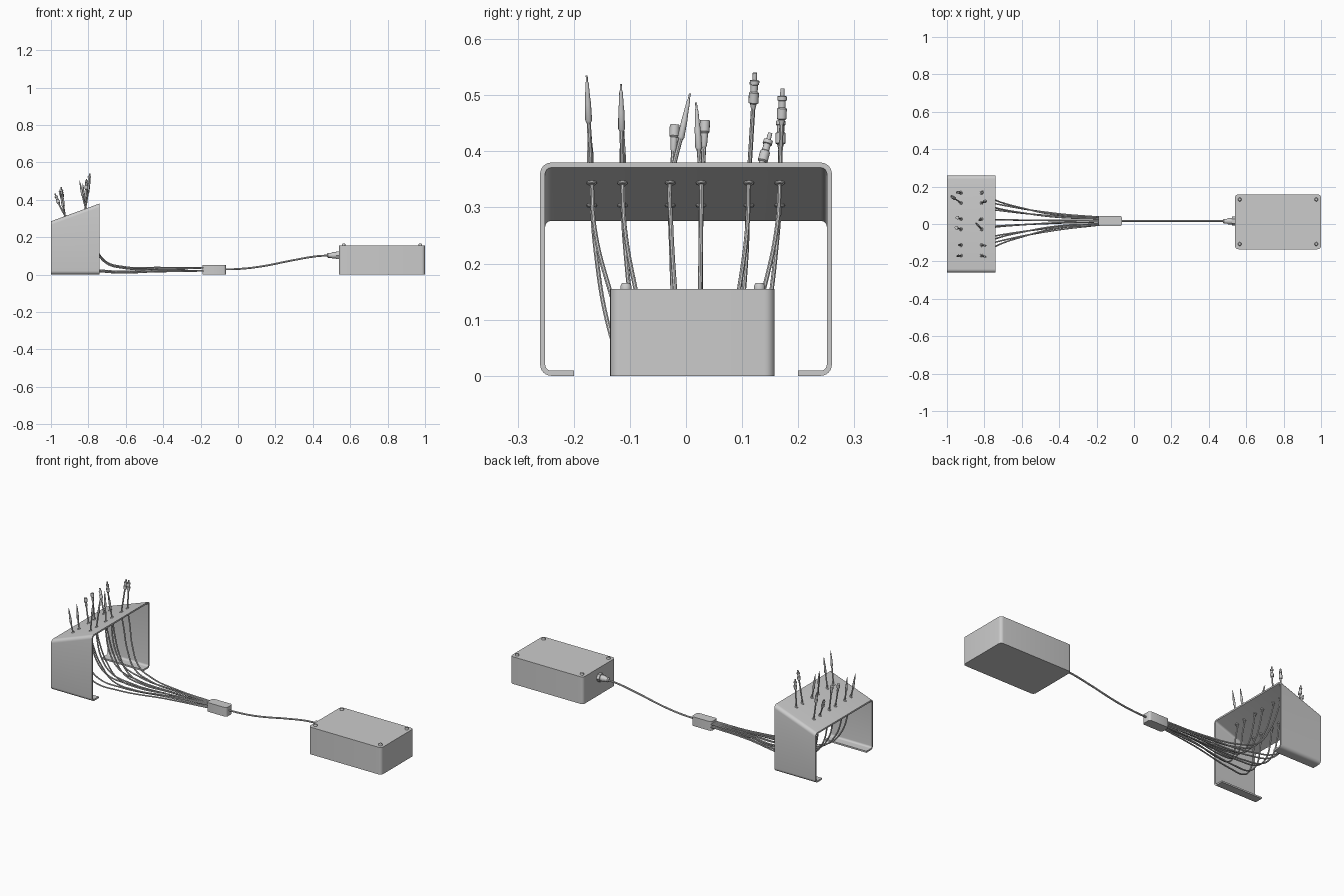
import bpy, bmesh, math
from mathutils import Vector

if "Cube" in bpy.data.objects:
    bpy.data.objects.remove(bpy.data.objects["Cube"])


def finish(bm, name, smooth=True):
    bmesh.ops.recalc_face_normals(bm, faces=bm.faces)
    me = bpy.data.meshes.new(name)
    bm.to_mesh(me)
    bm.free()
    ob = bpy.data.objects.new(name, me)
    bpy.context.collection.objects.link(ob)
    if smooth:
        shade(ob)
    return ob


def shade(ob):
    bpy.ops.object.select_all(action='DESELECT')
    ob.select_set(True)
    bpy.context.view_layer.objects.active = ob
    bpy.ops.object.shade_smooth_by_angle(angle=math.radians(35))


def box(name, lo, hi, r, seg):
    """Box with its upright edges rounded."""
    bm = bmesh.new()
    bmesh.ops.create_cube(bm, size=1)
    for v in bm.verts:
        v.co = [lo[i] + (v.co[i] + .5) * (hi[i] - lo[i]) for i in range(3)]
    up = [e for e in bm.edges if abs(e.verts[0].co.z - e.verts[1].co.z) > 1e-4]
    bmesh.ops.bevel(bm, geom=up, offset=r, segments=seg, profile=.5, affect='EDGES')
    return finish(bm, name)


def lathe(name, profile, origin, axis, n=16):
    """Turned part: profile is a list of (radius, distance along the axis)."""
    bm = bmesh.new()
    q = Vector(axis).to_track_quat('Z', 'Y')
    rings = []
    for r, t in profile:
        rings.append([bm.verts.new(Vector(origin) + q @ Vector(
            (r * math.cos(a * math.tau / n), r * math.sin(a * math.tau / n), t))) for a in range(n)])
    for a, b in zip(rings, rings[1:]):
        for i in range(n):
            bm.faces.new((a[i], a[(i + 1) % n], b[(i + 1) % n], b[i]))
    bm.faces.new(rings[0])
    bm.faces.new(rings[-1])
    return finish(bm, name)


def wire(name, pts, r):
    cu = bpy.data.curves.new(name, 'CURVE')
    cu.dimensions = '3D'
    cu.bevel_depth = r
    cu.bevel_resolution = 2
    cu.resolution_u = 10
    cu.use_fill_caps = True
    sp = cu.splines.new('BEZIER')
    sp.bezier_points.add(len(pts) - 1)
    for b, p in zip(sp.bezier_points, pts):
        b.co = p
        b.handle_left_type = b.handle_right_type = 'AUTO'
    ob = bpy.data.objects.new(name, cu)
    bpy.context.collection.objects.link(ob)
    bpy.ops.object.select_all(action='DESELECT')
    ob.select_set(True)
    bpy.context.view_layer.objects.active = ob
    bpy.ops.object.convert(target='MESH')
    shade(bpy.context.object)


# Bent sheet stand with sloping top and inward feet
X0, X1, H0, H1, W, T, R = -1.0, -.74, .285, .38, .26, .009, .02


def sheet(h, inset):
    r = R - inset
    half = [(.2, inset)]
    for cz, a0 in ((R, -90), (h - R, 0)):
        for k in range(7):
            a = math.radians(a0 + 15 * k)
            half.append((W - R + r * math.cos(a), cz + r * math.sin(a)))
    return half + [(-y, z) for y, z in reversed(half)]


bm = bmesh.new()
loops = []
for x, h in ((X0, H0), (X1, H1)):
    loop = sheet(h, 0) + sheet(h, T)[::-1]
    loops.append([bm.verts.new((x, y, z)) for y, z in loop])
n = len(loops[0])
for i in range(n):
    j = (i + 1) % n
    bm.faces.new((loops[0][i], loops[0][j], loops[1][j], loops[1][i]))
for lp in loops:
    for i in range(n // 2 - 1):
        bm.faces.new((lp[i], lp[i + 1], lp[n - 2 - i], lp[n - 1 - i]))
finish(bm, "sheet_stand")

# Control box with lid screws
CY = .012
box("control_box", (.54, CY - .147, 0), (1.0, CY + .146, .155), .018, 6)
for sx in (-1, 1):
    for sy in (-1, 1):
        lathe("lid_screw", [(.010, 0), (.010, .006), (.007, .011)],
              (.77 + sx * .205, CY + sy * .119, .154), (0, 0, 1))

# Cable gland: hexagonal nut, collar and sleeve
lathe("gland_nut", [(.024, 0), (.024, .018)], (.541, CY + .003, .103), (-1, 0, 0), 6)
lathe("gland_collar", [(.015, 0), (.017, .004), (.017, .036), (.013, .042), (.013, .06), (.007, .065)],
      (.54, CY + .003, .103), (-1, 0, 0))

# Junction block and main cable
JY = .016
box("junction_block", (-.19, JY - .028, 0), (-.065, JY + .028, .052), .012, 3)
wire("main_cable", [(-.09, JY, .028), (0, JY, .03), (.12, JY, .043), (.3, JY, .078),
                    (.42, JY, .098), (.5, JY, .103)], .005)

# Connector shapes, measured back from the tip end
PROBE = [(.004, 0), (.0062, .004), (.0055, .035), (.0042, .05), (.0032, .07), (.0018, .075), (.0018, .085)]
PLUG = [(.004, 0), (.006, .008), (.009, .010), (.009, .028), (.0065, .030), (.0065, .042),
        (.0085, .043), (.0085, .050), (.004, .051), (.004, .064)]
SOCKET = [(.004, 0), (.0055, .004), (.0065, .025), (.009, .028), (.009, .048)]

# Wires: hole y, then tip position and connector shape
FRONT = [(-.168, (-.79, -.177, .535), PROBE), (-.113, (-.79, -.116, .52), PROBE),
         (-.028, (-.847, .007, .503), PROBE), (.027, (-.83, .018, .487), PROBE),
         (.112, (-.793, .123, .54), PLUG), (.167, (-.81, .172, .512), PLUG)]
BACK = [(-.168, (-.95, -.172, .448), PROBE), (-.113, (-.94, -.113, .45), PROBE),
        (-.028, (-.95, -.020, .447), SOCKET), (.027, (-.945, .034, .455), SOCKET),
        (.112, (-.978, .15, .432), PLUG), (.167, (-.945, .169, .468), PLUG)]
SLOPE = (H1 - H0) / (X1 - X0)
NORMAL = Vector((-SLOPE, 0, 1)).normalized()

for row, hx, tail, jz in (
        ("front", -.815, [(-.798, .26, .97), (-.765, .15, .82), (-.71, .065, .66),
                          (-.61, .034, .48), (-.42, .030, .22)], .036),
        ("back", -.925, [(-.912, .22, .96), (-.88, .105, .86), (-.82, .038, .74),
                         (-.70, .013, .56), (-.42, .016, .27)], .020)):
    for i, (y, tip, shape) in enumerate(FRONT if row == "front" else BACK):
        hole = Vector((hx, y, H0 + SLOPE * (hx - X0)))
        tip = Vector(tip)
        ln = shape[-1][1]
        d = (tip - hole + Vector((0, 0, .02))).normalized()
        base = tip - d * ln
        under = [(x, JY + (y - JY) * f, z + .004 * (i % 3)) for x, z, f in tail]
        path = [(-.17, JY + (i - 2.5) * .008, jz)] + under[::-1]
        path += [hole - NORMAL * .004, hole.lerp(base, .5), base + d * .003]
        wire(f"{row}_wire_{i + 1}", path, .004)
        lathe(f"{row}_connector_{i + 1}", shape, base, d, 12)
        lathe(f"{row}_grommet_{i + 1}", [(.007, 0), (.009, .002), (.009, .014), (.007, .016)],
              hole - NORMAL * .0125, NORMAL, 14)
